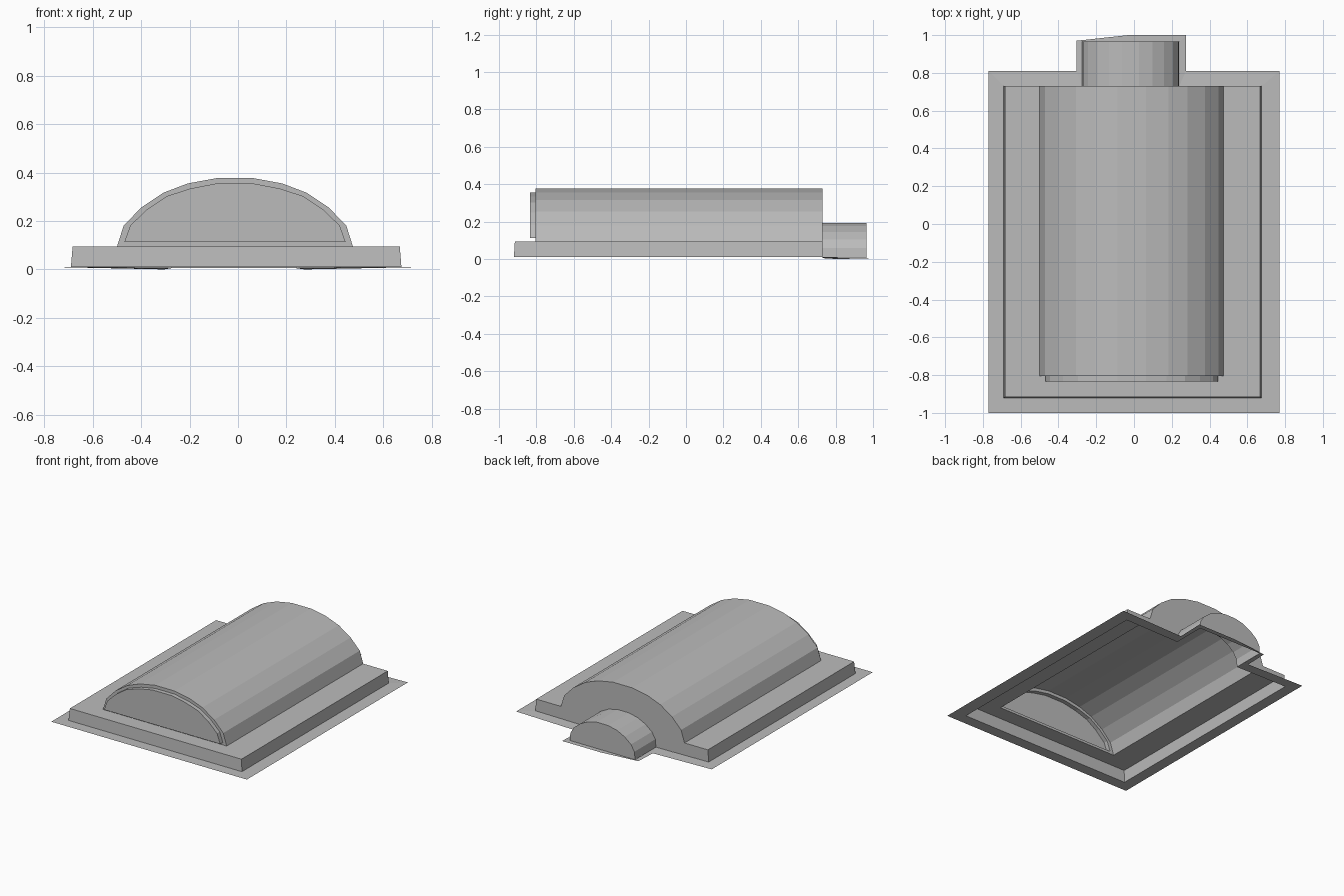
import bpy
import bmesh
from mathutils import Vector

cube = bpy.data.objects.get("Cube")
if cube:
    bpy.data.objects.remove(cube, do_unlink=True)

grey = bpy.data.materials.new("plain_grey")
grey.use_nodes = True
colour = (0.5, 0.5, 0.5, 1)
grey.diffuse_color = colour
grey.node_tree.nodes["Principled BSDF"].inputs["Base Color"].default_value = colour


def sheet(name, faces):
    """Make one thin shell part from a list of polygons, facing outward."""
    bm = bmesh.new()
    for pts in faces:
        bm.faces.new([bm.verts.new(p) for p in pts])
    bmesh.ops.remove_doubles(bm, verts=bm.verts[:], dist=0.0005)
    bmesh.ops.recalc_face_normals(bm, faces=bm.faces[:])
    core = Vector((0, 0, -0.5))
    facing = sum(f.normal.dot(f.calc_center_median() - core) * f.calc_area()
                 for f in bm.faces)
    if facing < 0:
        bmesh.ops.reverse_faces(bm, faces=bm.faces[:])
    mesh = bpy.data.meshes.new(name)
    bm.to_mesh(mesh)
    bm.free()
    mesh.materials.append(grey)
    obj = bpy.data.objects.new(name, mesh)
    bpy.context.collection.objects.link(obj)
    return obj


def zip_loops(a, b, closed=True):
    """Quads between two matching rows of points."""
    n = len(a)
    return [(a[i], a[(i + 1) % n], b[(i + 1) % n], b[i])
            for i in range(n if closed else n - 1)]


def arch(half, cx):
    """Mirror a half profile (half width, z) into a left-to-right arch."""
    return [(cx - w, z) for w, z in half] + [(cx + w, z) for w, z in reversed(half)]


def at_y(profile, y):
    return [(x, y, z) for x, z in profile]


barrel = arch([(0.487, 0.095), (0.46, 0.18), (0.388, 0.255), (0.295, 0.317),
               (0.195, 0.355), (0.075, 0.377)], -0.0125)
boss = arch([(0.457, 0.113), (0.432, 0.182), (0.363, 0.248), (0.283, 0.302),
             (0.185, 0.334), (0.075, 0.355)], -0.0125)
tab = arch([(0.257, 0.005), (0.252, 0.06), (0.225, 0.105), (0.175, 0.146),
            (0.115, 0.176), (0.045, 0.192)], -0.0175)

FRONT, BACK, TAB_END = -0.805, 0.73, 0.965
BASE, DECK = 0.01, 0.095

# Flat flange around the whole footprint, with the notched back tab
outer = [(-0.77, -1, BASE), (0.77, -1, BASE), (0.77, 0.81, BASE),
         (0.275, 0.81, 0), (0.275, 1, 0.005), (-0.03, 1, 0.005),
         (-0.305, 0.97, 0.005), (-0.305, 0.81, 0), (-0.77, 0.81, BASE)]
inner = [(-0.69, -0.92, BASE), (0.675, -0.92, BASE), (0.675, BACK, BASE),
         (0.24, BACK, 0.005), (0.24, TAB_END, 0.005), (-0.03, TAB_END, 0.005),
         (-0.275, TAB_END, 0.005), (-0.275, BACK, 0.005), (-0.69, BACK, BASE)]
sheet("flange", zip_loops(outer, inner))

# Raised step: tapered side walls and a deck left open under the barrel
foot = [(-0.69, BACK, BASE), (-0.69, -0.92, BASE),
        (0.675, -0.92, BASE), (0.675, BACK, BASE)]
rim = [(-0.683, BACK, DECK), (-0.683, -0.915, DECK),
       (0.668, -0.915, DECK), (0.668, BACK, DECK)]
left, right = barrel[0][0], barrel[-1][0]
opening = [(left, BACK, DECK), (left, FRONT, DECK),
           (right, FRONT, DECK), (right, BACK, DECK)]
sheet("step", zip_loops(foot, rim, False) + zip_loops(rim, opening, False))

# Arched barrel and its recessed-edge front end
sheet("barrel", zip_loops(at_y(barrel, FRONT), at_y(barrel, BACK), False)
      + zip_loops(at_y(barrel, FRONT), at_y(boss, FRONT)))
sheet("front_boss", zip_loops(at_y(boss, FRONT), at_y(boss, -0.835))
      + [at_y(boss, -0.835)])

# Back wall, cut out where the small arch joins
wall = [foot[0], rim[0]] + at_y(barrel, BACK) + [rim[3], foot[3]]
sheet("back_wall", [wall + at_y(tab, BACK)[::-1]])

# Small arched tab with a closed end
sheet("back_tab", zip_loops(at_y(tab, BACK), at_y(tab, TAB_END), False)
      + [at_y(tab, TAB_END)])
